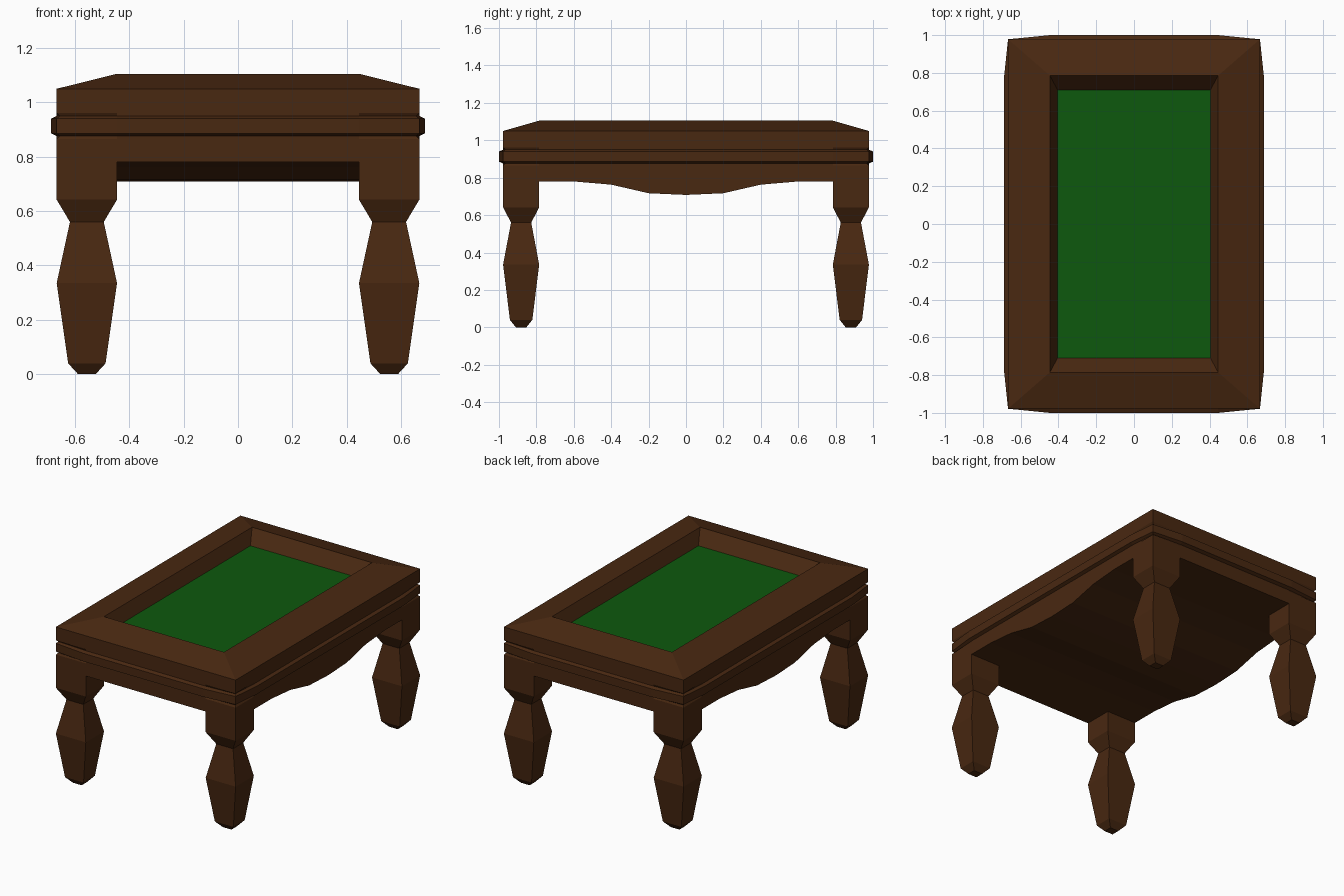
import bpy, bmesh

if "Cube" in bpy.data.objects:
    bpy.data.objects.remove(bpy.data.objects["Cube"])

HX, HY = 0.667, 0.978      # outer half sizes of the body
IX, IY = 0.445, 0.785      # inner rim / inside faces of the legs


def material(name, color):
    m = bpy.data.materials.new(name)
    m.diffuse_color = (*color, 1)
    m.use_nodes = True
    m.node_tree.nodes["Principled BSDF"].inputs["Base Color"].default_value = m.diffuse_color
    return m


wood = material("dark_wood", (0.066, 0.021, 0.0055))
green = material("green_felt", (0.004, 0.098, 0.004))


def finish(name, bm, mat):
    bmesh.ops.remove_doubles(bm, verts=bm.verts, dist=1e-5)
    bmesh.ops.recalc_face_normals(bm, faces=bm.faces)
    me = bpy.data.meshes.new(name)
    bm.to_mesh(me)
    bm.free()
    me.materials.append(mat)
    ob = bpy.data.objects.new(name, me)
    bpy.context.collection.objects.link(ob)
    return ob


def loft(bm, rings):
    """Bridge a stack of closed rings with quads."""
    rows = [[bm.verts.new(p) for p in r] for r in rings]
    n = len(rows[0])
    for a, b in zip(rows, rows[1:]):
        for i in range(n):
            j = (i + 1) % n
            bm.faces.new((a[i], a[j], b[j], b[i]))
    return rows


def frame_ring(z, corner, bulge):
    """12-point outline: corners offset by one amount, straight sides by another."""
    cx, cy = HX + corner, HY + corner
    mx, my = HX + bulge * 0.92, HY + bulge
    return [(mx, -IY, z), (mx, IY, z), (cx, cy, z), (IX, my, z), (-IX, my, z), (-cx, cy, z),
            (-mx, IY, z), (-mx, -IY, z), (-cx, -cy, z), (-IX, -my, z), (IX, -my, z), (cx, -cy, z)]


def inner_ring(x, y, z):
    """Rectangle matching the 12-point outline (three points per corner)."""
    signs = [(1, -1), (1, 1), (1, 1), (1, 1), (-1, 1), (-1, 1),
             (-1, 1), (-1, -1), (-1, -1), (-1, -1), (1, -1), (1, -1)]
    return [(x * a, y * b, z) for a, b in signs]


# Table frame: grooved moulding band, sloped rail, recessed cushions
bm = bmesh.new()
sections = [(0.865, 0, 0), (0.876, -0.012, 0), (0.886, 0, 0.022),
            (0.940, 0, 0.022), (0.950, -0.012, 0), (0.961, 0, 0), (1.05, 0, 0)]
loft(bm, [frame_ring(*s) for s in sections]
     + [inner_ring(IX, IY, 1.105), inner_ring(0.405, 0.71, 1.02)])
finish("table_frame", bm, wood)

# Playing surface
bm = bmesh.new()
bm.faces.new([bm.verts.new((0.405 * a, 0.71 * b, 1.02))
              for a, b in ((-1, -1), (1, -1), (1, 1), (-1, 1))])
finish("felt_surface", bm, green)

# Apron and underside: scalloped side profile run across the width
half = [(0.2, 0.717), (0.4, 0.763), (0.6, 0.78), (HY, 0.78), (HY, 0.865)]
profile = [(-y, z) for y, z in reversed(half)] + [(0, 0.708)] + half
bm = bmesh.new()
left, right = loft(bm, [[(x, y, z) for y, z in profile] for x in (-HX, HX)])
bm.faces.new(left)
bm.faces.new(right)
finish("apron", bm, wood)

# Four square tapered legs: (height, width fraction)
leg_profile = [(0, 0.29), (0.04, 0.62), (0.335, 1), (0.56, 0.56), (0.642, 1), (0.78, 1)]
wx, wy = (HX - IX) / 2, (HY - IY) / 2
for side, sx in (("left", -1), ("right", 1)):
    for end, sy in (("front", -1), ("back", 1)):
        px, py = sx * (HX + IX) / 2, sy * (HY + IY) / 2
        bm = bmesh.new()
        rows = loft(bm, [[(px + a * wx * f, py + b * wy * f, z)
                          for a, b in ((-1, -1), (1, -1), (1, 1), (-1, 1))]
                         for z, f in leg_profile])
        bm.faces.new(rows[0])
        finish(f"{end}_{side}_leg", bm, wood)
